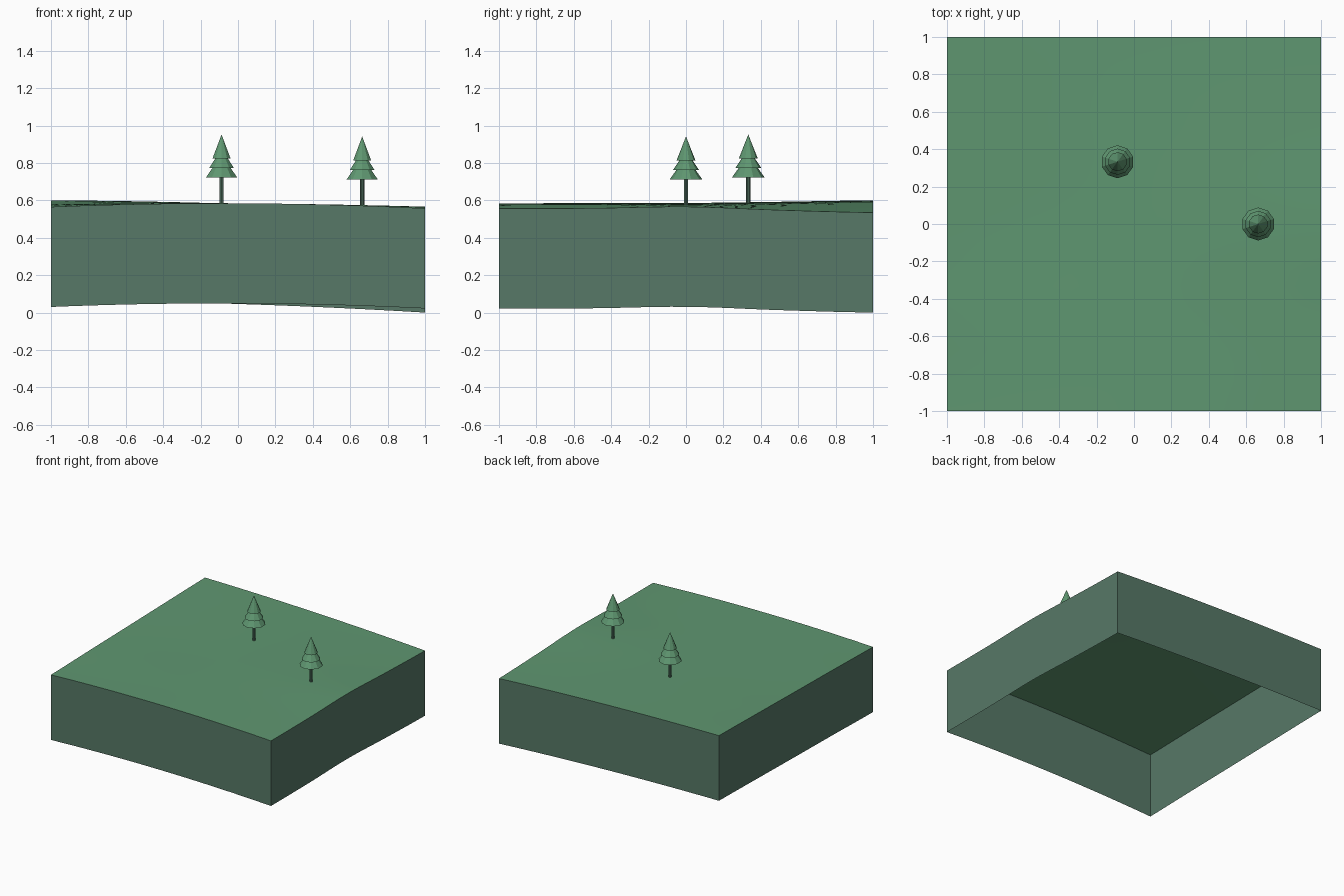
import bpy
import bmesh

cube = bpy.data.objects.get("Cube")
if cube:
    bpy.data.objects.remove(cube)


def make_material(name, colour):
    mat = bpy.data.materials.new(name)
    mat.use_nodes = True
    mat.diffuse_color = (*colour, 1)
    bsdf = next(n for n in mat.node_tree.nodes if n.type == 'BSDF_PRINCIPLED')
    bsdf.inputs["Base Color"].default_value = (*colour, 1)
    return mat


grass = make_material("grass green", (0.115, 0.31, 0.165))
earth = make_material("grey green", (0.095, 0.19, 0.135))

# Ground heights from front to back, along the right edge, middle and left edge
EDGE_RIGHT = (0.565, 0.575, 0.583, 0.592, 0.600)
MIDDLE = (0.584, 0.584, 0.584, 0.583, 0.581)
EDGE_LEFT = (0.557, 0.558, 0.566, 0.548, 0.535)
SKIRT = 0.535


def spline(values, y):
    """Smooth curve through evenly spaced heights."""
    last = len(values) - 1
    t = (y + 1) / 2 * last
    i = min(max(int(t), 0), last - 1)
    t -= i
    a, b, c, d = (values[min(max(i + k, 0), last)] for k in (-1, 0, 1, 2))
    return b + t / 2 * (c - a + t * (2 * a - 5 * b + 4 * c - d + t * (3 * (b - c) + d - a)))


def ground(x, y):
    r, m, l = (spline(v, y) for v in (EDGE_RIGHT, MIDDLE, EDGE_LEFT))
    return m + x * (l - r) / 2 + x * x * ((l + r) / 2 - m)


def finish(name, bm, materials):
    mesh = bpy.data.meshes.new(name)
    bm.to_mesh(mesh)
    bm.free()
    for mat in materials:
        mesh.materials.append(mat)
    obj = bpy.data.objects.new(name, mesh)
    bpy.context.collection.objects.link(obj)
    return obj


# Rolling ground sheet with an open-bottomed skirt
bm = bmesh.new()
bmesh.ops.create_grid(bm, x_segments=24, y_segments=24, size=1)
for v in bm.verts:
    v.co.z = ground(v.co.x, v.co.y)
rim = [e for e in bm.edges if e.is_boundary]
skirt = bmesh.ops.extrude_edge_only(bm, edges=rim)["geom"]
for v in skirt:
    if isinstance(v, bmesh.types.BMVert):
        v.co.z -= SKIRT
bmesh.ops.recalc_face_normals(bm, faces=bm.faces)
if sum(f.normal.z for f in bm.faces) < 0:
    bmesh.ops.reverse_faces(bm, faces=bm.faces)
for f in bm.faces:
    f.material_index = 0 if f.normal.z > 0.5 else 1
terrain = finish("terrain_block", bm, (grass, earth))
bpy.ops.object.select_all(action='DESELECT')
terrain.select_set(True)
bpy.context.view_layer.objects.active = terrain
bpy.ops.object.shade_smooth_by_angle()


def lathe(name, profile, sides, location, mat):
    """Faceted solid from (radius, height) rings, closed at both ends."""
    bm = bmesh.new()
    for (r1, z1), (r2, z2) in zip(profile, profile[1:]):
        part = bmesh.ops.create_cone(bm, segments=sides, radius1=r1, radius2=r2,
                                     depth=abs(z2 - z1), cap_ends=False)
        bmesh.ops.translate(bm, verts=part["verts"], vec=(0, 0, (z1 + z2) / 2))
    bmesh.ops.remove_doubles(bm, verts=bm.verts, dist=0.0001)
    holes = [e for e in bm.edges if e.is_boundary]
    if holes:
        bmesh.ops.holes_fill(bm, edges=holes, sides=0)
    bmesh.ops.recalc_face_normals(bm, faces=bm.faces)
    obj = finish(name, bm, (mat,))
    obj.location = location
    return obj


# Fir trees: thin trunk and three stacked tiers
TRUNK = [(0.012, -0.01), (0.012, 0.15)]
TIERS = [(0.088, 0.137), (0.052, 0.187), (0.070, 0.1871),
         (0.036, 0.238), (0.051, 0.2381), (0, 0.367)]
for label, x, y in (("back", -0.088, 0.333), ("left", 0.664, 0)):
    base = (x, y, ground(x, y))
    lathe(label + "_tree_trunk", TRUNK, 10, base, earth)
    lathe(label + "_tree_foliage", TIERS, 10, base, grass)
